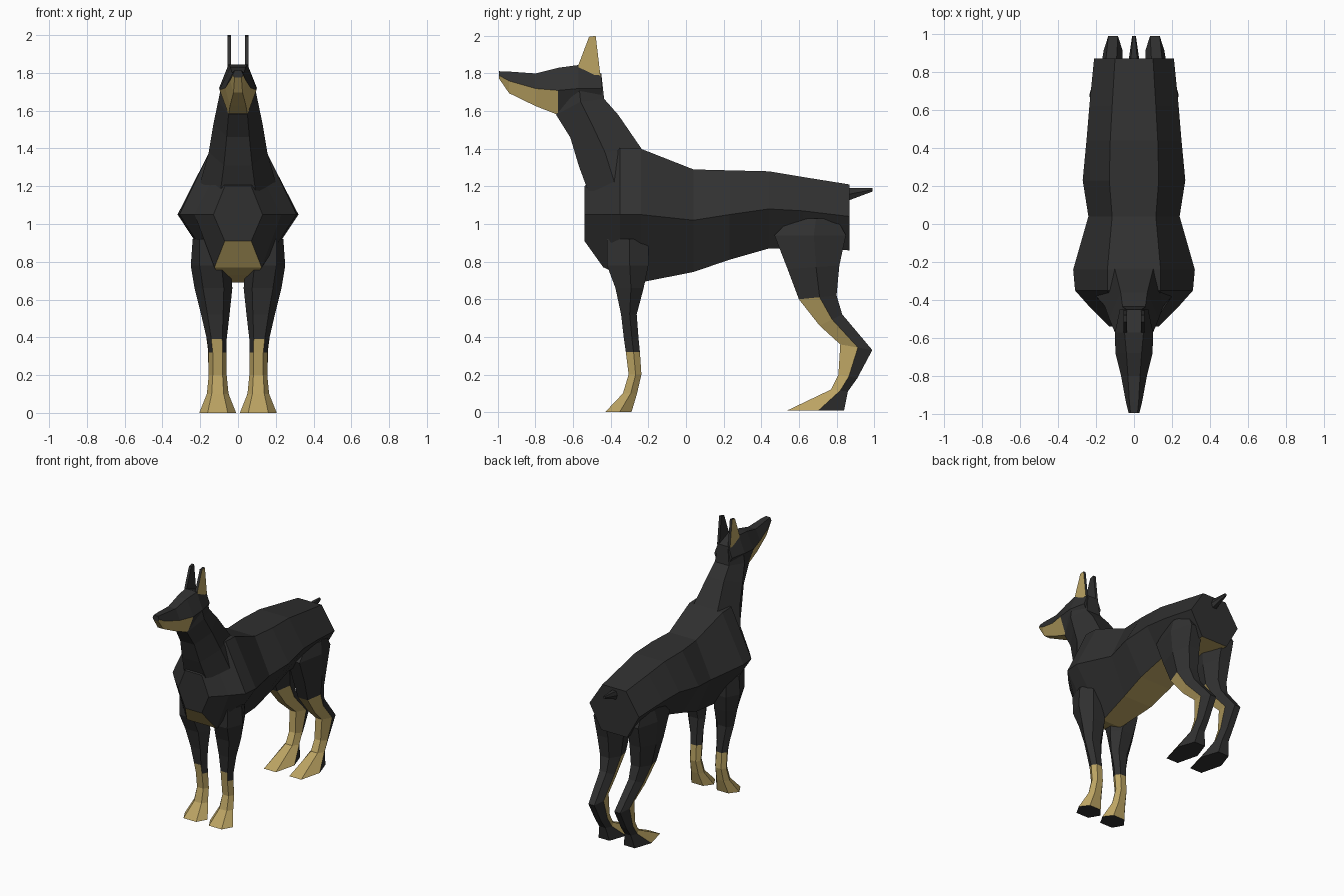
import bpy, bmesh


def material(name, rgb):
    m = bpy.data.materials.new(name)
    m.diffuse_color = (*rgb, 1)
    return m


BLACK = material("black_coat", (0.03, 0.03, 0.03))
TAN = material("tan_coat", (0.5, 0.37, 0.125))


def finish(bm, name, mirror=False):
    bmesh.ops.recalc_face_normals(bm, faces=bm.faces)
    me = bpy.data.meshes.new(name)
    bm.to_mesh(me)
    bm.free()
    me.materials.append(BLACK)
    me.materials.append(TAN)
    ob = bpy.data.objects.new(name, me)
    bpy.context.collection.objects.link(ob)
    if mirror:
        ob.modifiers.new("mirror", 'MIRROR').use_mirror_merge = False
    return ob


def loft(name, rings, is_tan=lambda i, k: False, mirror=False):
    """Six-sided skin; ring = (centre x, three (y, z, half width) points).
    Sides: 0 first, 1/5 upper flanks, 2/4 lower flanks, 3 last."""
    bm = bmesh.new()
    loops = []
    for cx, (f, m, b) in rings:
        pts = [(cx + s * p[2], p[0], p[1]) for p, s in
               ((f, 1), (f, -1), (m, -1), (b, -1), (b, 1), (m, 1))]
        loops.append([bm.verts.new(p) for p in pts])
    for i in range(len(loops) - 1):
        a, b = loops[i], loops[i + 1]
        for k in range(6):
            n = (k + 1) % 6
            bm.faces.new((a[k], a[n], b[n], b[k])).material_index = int(is_tan(i, k))
    bm.faces.new(loops[0])
    bm.faces.new(loops[-1])
    return finish(bm, name, mirror)


def upright(rows):
    """Rows: y, top z, top w, middle z, middle w, bottom z, bottom w."""
    return [(0, ((y, zt, wt), (y, zm, wm), (y, zb, wb)))
            for y, zt, wt, zm, wm, zb, wb in rows]


def limb(rows):
    """Rows: front y, front z, back y, back z, inner x, outer x."""
    out = []
    for fy, fz, by, bz, x0, x1 in rows:
        w = (x1 - x0) / 2
        mid = (fy * .45 + by * .55, fz * .45 + bz * .55, w)
        out.append(((x0 + x1) / 2, ((fy, fz, w * .55), mid, (by, bz, w * .5))))
    return out


# Torso with tan chest patch and belly
loft("torso", upright([
    (-.54, 1.20, .07, 1.05, .13, .91, .07),
    (-.44, 1.30, .10, 1.05, .23, .77, .125),
    (-.35, 1.405, .14, 1.05, .31, .73, .10),
    (-.24, 1.40, .14, 1.05, .32, .69, .08),
    (.04, 1.29, .115, 1.02, .24, .745, .12),
    (.23, 1.285, .13, 1.05, .27, .81, .13),
    (.44, 1.28, .125, 1.08, .25, .87, .12),
    (.62, 1.25, .115, 1.07, .235, .87, .11),
    (.87, 1.21, .10, 1.04, .21, .86, .11)]),
    lambda i, k: k == 3)

# Neck rising from the shoulders into the skull
loft("neck", [(0, r) for r in (
    ((-.50, 1.12, .10), (-.38, 1.22, .20), (-.20, 1.36, .12)),
    ((-.57, 1.31, .075), (-.43, 1.38, .155), (-.24, 1.405, .10)),
    ((-.615, 1.46, .06), (-.50, 1.53, .13), (-.36, 1.58, .07)),
    ((-.69, 1.58, .05), (-.56, 1.65, .105), (-.435, 1.665, .06)),
    ((-.67, 1.70, .06), (-.57, 1.75, .085), (-.45, 1.80, .04)))])

# Head with tan muzzle sides and jaw
loft("head", upright([
    (-.995, 1.812, .018, 1.79, .028, 1.775, .018),
    (-.94, 1.81, .024, 1.76, .042, 1.695, .024),
    (-.80, 1.80, .032, 1.72, .068, 1.627, .042),
    (-.68, 1.83, .04, 1.71, .098, 1.58, .05),
    (-.57, 1.845, .05, 1.72, .10, 1.63, .06),
    (-.45, 1.80, .045, 1.72, .075, 1.66, .05)]),
    lambda i, k: i < 3 and k in (2, 3, 4))

# Tail stub
loft("tail", upright([
    (.85, 1.19, .018, 1.155, .03, 1.12, .018),
    (.99, 1.192, .006, 1.182, .01, 1.172, .006)]))

# Front legs with tan lower half
loft("front_leg", limb([
    (-.42, .92, -.20, .92, .08, .24),
    (-.42, .78, -.20, .78, .04, .25),
    (-.375, .66, -.225, .66, .03, .23),
    (-.345, .52, -.262, .52, .045, .195),
    (-.33, .39, -.252, .39, .06, .165),
    (-.32, .32, -.245, .32, .06, .155),
    (-.305, .20, -.237, .20, .06, .155),
    (-.335, .10, -.26, .10, .05, .165),
    (-.43, 0, -.29, 0, .01, .205)]),
    lambda i, k: i >= 5 or (i == 4 and k == 0), True)

# Hind legs with tan along the front
loft("hind_leg", limb([
    (.56, 1.03, .80, 1.03, .07, .22),
    (.47, .94, .85, .94, .05, .235),
    (.54, .76, .815, .78, .045, .23),
    (.60, .60, .80, .62, .055, .205),
    (.71, .46, .83, .52, .065, .18),
    (.82, .36, .99, .33, .06, .16),
    (.81, .20, .91, .18, .06, .155),
    (.77, .12, .86, .11, .055, .16),
    (.54, .01, .84, .01, .015, .20)]),
    lambda i, k: i >= 3 and k in (0, 1, 5), True)

# Thin upright ears, tan on the outside
bm = bmesh.new()
profile = [(-.575, 1.80), (-.57, 1.85), (-.515, 1.995), (-.48, 2.0), (-.455, 1.79)]
inner = [bm.verts.new((.036, y, z)) for y, z in profile]
outer = [bm.verts.new((.055, y, z)) for y, z in profile]
bm.faces.new(inner)
bm.faces.new(outer).material_index = 1
for k in range(5):
    n = (k + 1) % 5
    bm.faces.new((inner[k], inner[n], outer[n], outer[k]))
finish(bm, "ear", True)
